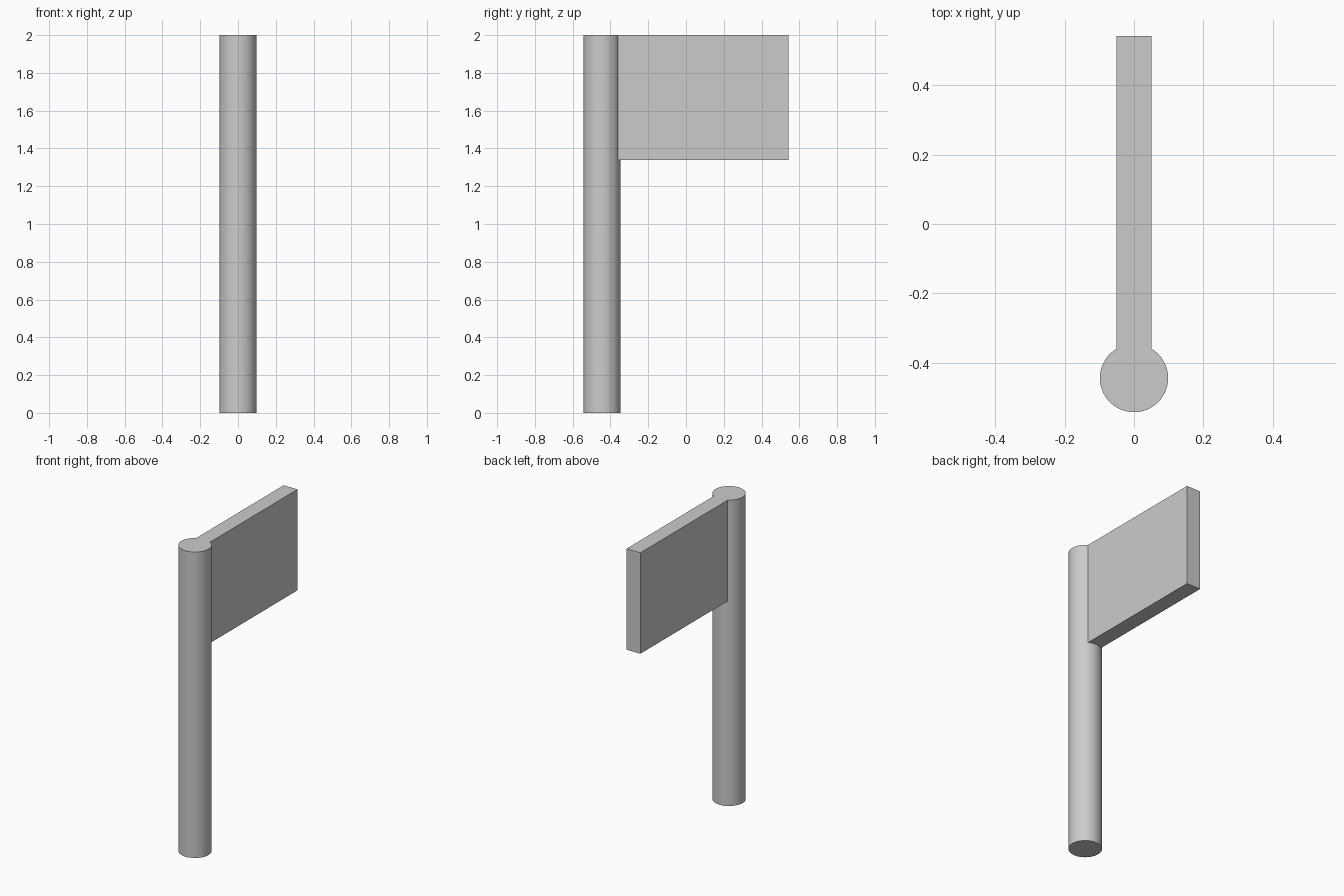
import bpy, math

if "Cube" in bpy.data.objects:
    bpy.data.objects.remove(bpy.data.objects["Cube"])

RADIUS, HEIGHT = 0.0985, 2.0
Y_MAX = 0.543
PANEL_THICK, PANEL_BOTTOM = 0.10, 1.34
pole_y = -Y_MAX + RADIUS

# Round upright pole
bpy.ops.mesh.primitive_cylinder_add(vertices=64, radius=RADIUS, depth=HEIGHT,
                                    location=(0, pole_y, HEIGHT / 2))
pole = bpy.context.object
pole.name = "pole"
bpy.ops.object.shade_smooth_by_angle(angle=math.radians(30))

# Flat panel whose inner edge just sinks into the pole surface
y_in = pole_y + math.sqrt(RADIUS**2 - (PANEL_THICK / 2)**2) - 0.002
bpy.ops.mesh.primitive_cube_add(size=1, location=(0, (y_in + Y_MAX) / 2,
                                                  (PANEL_BOTTOM + HEIGHT) / 2))
panel = bpy.context.object
panel.name = "flag_panel"
panel.scale = (PANEL_THICK, Y_MAX - y_in, HEIGHT - PANEL_BOTTOM)
bpy.ops.object.transform_apply(location=False, rotation=False, scale=True)
